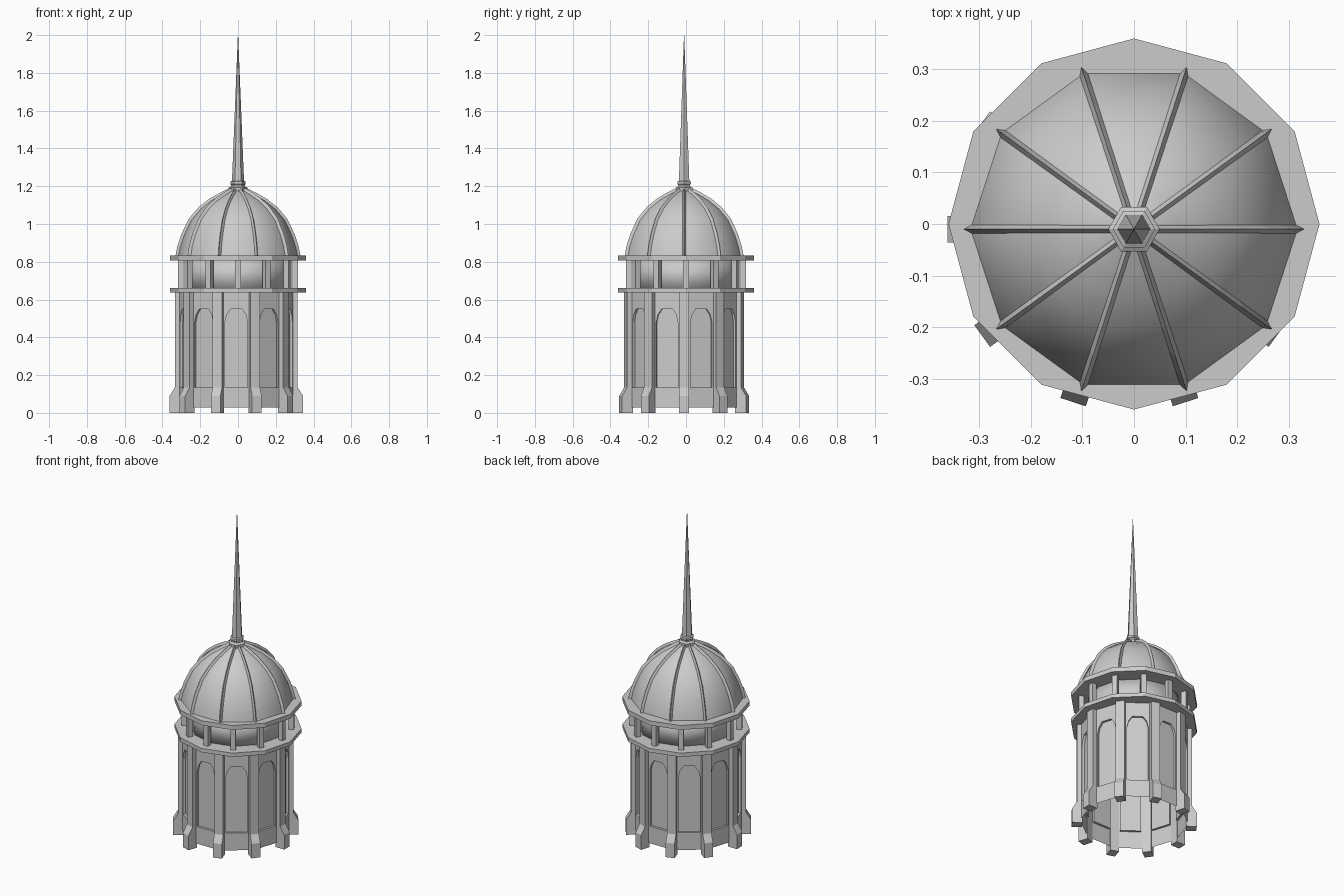
import bpy, bmesh, math
from mathutils import Vector, Matrix

if "Cube" in bpy.data.objects:
    bpy.data.objects.remove(bpy.data.objects["Cube"])

stone = bpy.data.materials.new("grey_stone")
stone.use_nodes = True
stone.diffuse_color = (0.6, 0.6, 0.6, 1)
stone.node_tree.nodes["Principled BSDF"].inputs["Base Color"].default_value = (0.6, 0.6, 0.6, 1)

BODY = Vector((-0.009, -0.01, 0))
DOME = Vector((0, -0.01, 0))
CENTRE = Vector((0, 0, 0))


def finish(name, bm, origin, smooth=False, weld=True):
    if weld:
        bmesh.ops.remove_doubles(bm, verts=bm.verts, dist=0.0001)
    bmesh.ops.recalc_face_normals(bm, faces=bm.faces)
    for f in bm.faces:
        f.smooth = smooth
    mesh = bpy.data.meshes.new(name)
    bm.to_mesh(mesh)
    bm.free()
    mesh.materials.append(stone)
    ob = bpy.data.objects.new(name, mesh)
    ob.location = origin
    bpy.context.collection.objects.link(ob)
    return ob


def add_face(bm, points):
    return bm.faces.new([bm.verts.new(p) for p in points])


def lathe(name, profile, sides, origin, smooth=False, caps=True):
    """Faceted turned shape from (radius, height) points."""
    bm = bmesh.new()
    rings = []
    for r, z in profile:
        rings.append([bm.verts.new((r * math.cos(a), r * math.sin(a), z))
                      for a in (math.tau * i / sides for i in range(sides))])
    for low, high in zip(rings, rings[1:]):
        for i in range(sides):
            j = (i + 1) % sides
            bm.faces.new((low[i], low[j], high[j], high[i]))
    if caps:
        bm.faces.new(rings[0])
        bm.faces.new(rings[-1])
    return finish(name, bm, origin, smooth)


def radial_posts(name, outline, width, count, origin):
    """Extruded (radius, height) outline repeated around the axis."""
    bm = bmesh.new()
    for k in range(count):
        turn = Matrix.Rotation(math.tau * k / count, 3, 'Z')
        sides = [[bm.verts.new(turn @ Vector((r, s * width / 2, z))) for r, z in outline]
                 for s in (-1, 1)]
        bm.faces.new(sides[0])
        bm.faces.new(sides[1])
        for i in range(len(outline)):
            j = (i + 1) % len(outline)
            bm.faces.new((sides[0][i], sides[0][j], sides[1][j], sides[1][i]))
    return finish(name, bm, origin, weld=False)


# Ten-sided wall with a recessed arched panel in each bay
WALL_R, BASE, SILL, TOP = 0.308, 0.028, 0.135, 0.645
apothem = WALL_R * math.cos(math.pi / 10)
half = WALL_R * math.sin(math.pi / 10)
arch_half = [(0.06, SILL), (0.06, 0.48), (0.051, 0.52), (0.03, 0.55)]
arch = arch_half + [(-x, z) for x, z in reversed(arch_half)]
bm = bmesh.new()
for k in range(10):
    turn = Matrix.Rotation(math.tau * (k + 0.5) / 10, 3, 'Z')

    def place(points, depth=0.0):
        return [turn @ Vector((apothem - depth, x, z)) for x, z in points]

    add_face(bm, place([(-half, BASE), (half, BASE), (half, SILL), (0.06, SILL),
                        (-0.06, SILL), (-half, SILL)]))
    add_face(bm, place([(half, SILL), (half, TOP), (-half, TOP), (-half, SILL)]
                       + list(reversed(arch))))
    front, back = place(arch), place(arch, 0.014)
    add_face(bm, back)
    for i in range(len(arch)):
        j = (i + 1) % len(arch)
        add_face(bm, (front[i], front[j], back[j], back[i]))
finish("arcaded_wall", bm, BODY)

# Buttresses with flared feet at the wall corners
radial_posts("buttresses", [(0.293, 0), (0.353, 0), (0.353, 0.09), (0.325, 0.135),
                            (0.325, TOP), (0.293, TOP)], 0.052, 10, BODY)

# Twelve-sided cornices, gallery drum and columns
lathe("lower_cornice", [(0.36, 0.638), (0.36, 0.662)], 12, CENTRE)
lathe("upper_cornice", [(0.36, 0.806), (0.36, 0.834)], 12, CENTRE)
lathe("gallery_drum", [(0.27, 0.655), (0.26, 0.815)], 12, CENTRE, smooth=True)
radial_posts("gallery_columns", [(0.288, 0.655), (0.318, 0.655), (0.318, 0.81), (0.288, 0.81)],
             0.03, 12, CENTRE)

# Smooth dome
curve = [(0.318, 0.83), (0.308, 0.88), (0.287, 0.943), (0.249, 1.022),
         (0.199, 1.08), (0.143, 1.124), (0.086, 1.156), (0.036, 1.18)]
lathe("dome", curve, 10, DOME, smooth=True, caps=False)

# Ridged ribs that follow the dome corners
bm = bmesh.new()
for k in range(10):
    turn = Matrix.Rotation(math.tau * k / 10, 3, 'Z')
    sections = []
    for i, (r, z) in enumerate(curve):
        r0, z0 = curve[max(i - 1, 0)]
        r1, z1 = curve[min(i + 1, len(curve) - 1)]
        out = Vector((z1 - z0, 0, r0 - r1)).normalized()
        p = Vector((r, 0, z))
        side = Vector((0, 0.01, 0))
        ridge = p + out * 0.013
        foot = p - out * 0.006
        sections.append([bm.verts.new(turn @ v) for v in (foot - side, ridge, foot + side)])
    for a, b in zip(sections, sections[1:]):
        for i in range(3):
            j = (i + 1) % 3
            bm.faces.new((a[i], a[j], b[j], b[i]))
    bm.faces.new(sections[0])
    bm.faces.new(sections[-1])
finish("dome_ribs", bm, DOME, weld=False)

# Collar and six-sided spire
lathe("spire_collar", [(0.05, 1.172), (0.05, 1.192), (0.036, 1.2), (0.036, 1.208),
                       (0.041, 1.212), (0.041, 1.224), (0.033, 1.228)], 6, DOME)
lathe("spire", [(0.033, 1.2), (0.0008, 2.0)], 6, DOME)
